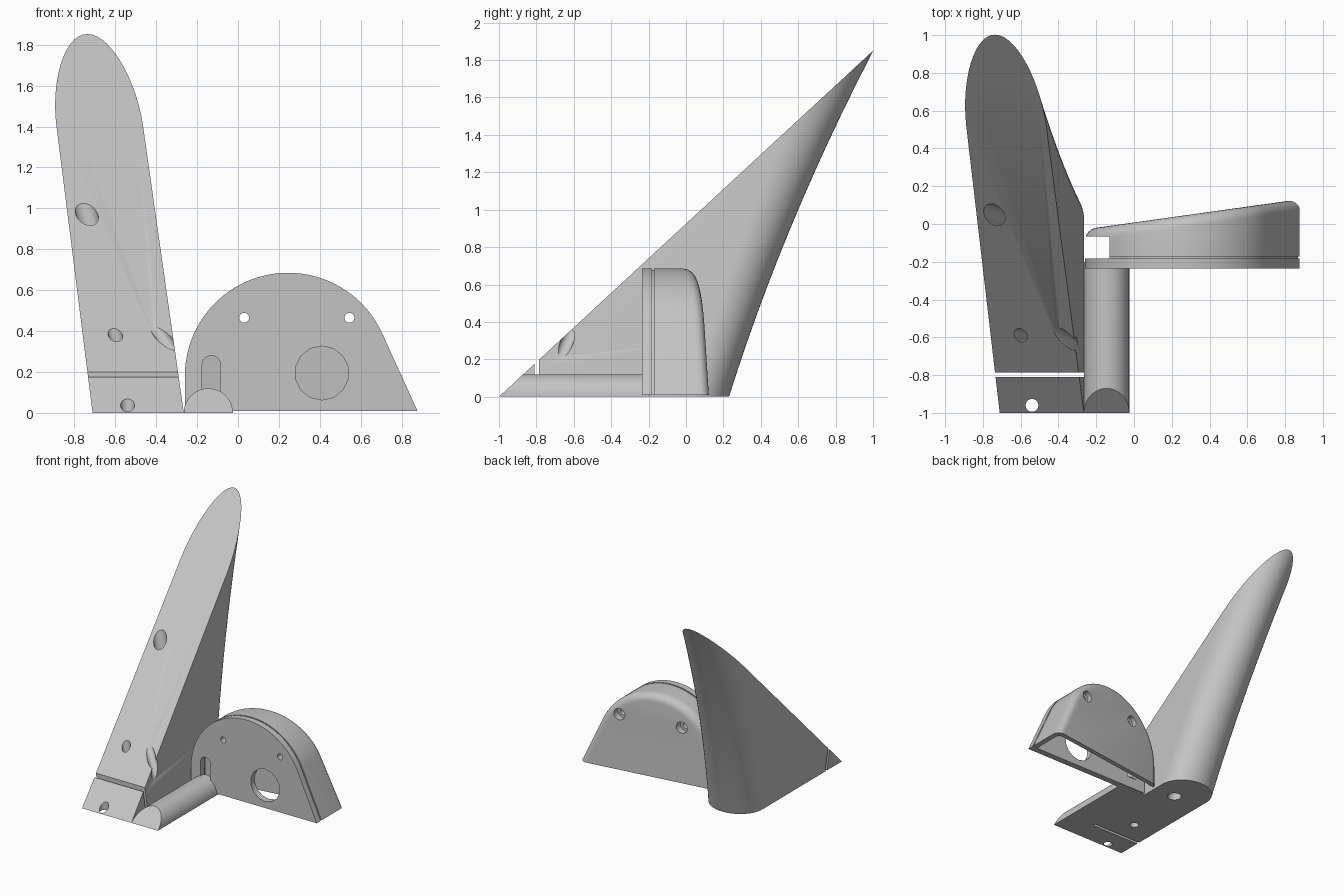
import bpy, bmesh, math
from mathutils import Vector

if "Cube" in bpy.data.objects:
    bpy.data.objects.remove(bpy.data.objects["Cube"])

grey = bpy.data.materials.new("plain grey")
grey.use_nodes = True
grey.diffuse_color = (0.55, 0.55, 0.55, 1)
grey.node_tree.nodes["Principled BSDF"].inputs["Base Color"].default_value = grey.diffuse_color


def finish(bm, name):
    bmesh.ops.recalc_face_normals(bm, faces=bm.faces)
    mesh = bpy.data.meshes.new(name)
    bm.to_mesh(mesh)
    bm.free()
    mesh.materials.append(grey)
    ob = bpy.data.objects.new(name, mesh)
    bpy.context.collection.objects.link(ob)
    return ob


def smooth(ob, angle=30):
    bpy.ops.object.select_all(action='DESELECT')
    ob.select_set(True)
    bpy.context.view_layer.objects.active = ob
    bpy.ops.object.shade_smooth_by_angle(angle=math.radians(angle))


def combine(ob, tools, operation='DIFFERENCE'):
    """Apply each tool as a boolean, then remove the tool."""
    for tool in tools:
        mod = ob.modifiers.new("boolean", 'BOOLEAN')
        mod.operation, mod.solver, mod.object = operation, 'EXACT', tool
        bpy.context.view_layer.update()
        mesh = bpy.data.meshes.new_from_object(ob.evaluated_get(bpy.context.evaluated_depsgraph_get()))
        ob.modifiers.clear()
        ob.data = mesh
        bpy.data.objects.remove(tool)


def rod(a, b, radius, name="rod", sides=24):
    a, b = Vector(a), Vector(b)
    bm = bmesh.new()
    bmesh.ops.create_cone(bm, cap_ends=True, segments=sides, radius1=radius,
                          radius2=radius, depth=(b - a).length)
    bm.transform((b - a).to_track_quat('Z', 'Y').to_matrix().to_4x4())
    bmesh.ops.translate(bm, verts=bm.verts, vec=(a + b) / 2)
    return finish(bm, name)


def box(lo, hi, name="box"):
    bm = bmesh.new()
    bmesh.ops.create_cube(bm, size=1)
    for v in bm.verts:
        v.co = [l + (h - l) * (c + 0.5) for l, h, c in zip(lo, hi, v.co)]
    return finish(bm, name)


def slice_off(bm, point, normal):
    """Remove everything on the normal's side and return the new cap."""
    cut = bmesh.ops.bisect_plane(bm, geom=bm.verts[:] + bm.edges[:] + bm.faces[:],
                                 plane_co=point, plane_no=normal, clear_outer=True)
    edges = [e for e in cut["geom_cut"] if isinstance(e, bmesh.types.BMEdge)]
    return bmesh.ops.contextual_create(bm, geom=edges)["faces"]


# Sloping front plane shared by the post and the round rail
SLOPE_POINT, SLOPE_NORMAL = (0, -1, 0), (0, -0.925, 1)


# Leaning post: D-shaped sections lofted upward, then sliced along the slope
def post_section(z):
    cx, half = -0.488 - 0.134 * z, 0.223 - 0.008 * z
    cy, depth = 0.03 + 0.27 * z + 0.055 * z * z, 0.2 + 0.045 * z
    arc = [(cx + half * math.cos(t), cy + depth * math.sin(t), z)
           for t in (math.pi * i / 28 for i in range(29))]
    return [(cx + half, -1.2, z)] + arc + [(cx - half, -1.2, z)]


bm = bmesh.new()
rings = [[bm.verts.new(p) for p in post_section(1.95 * k / 13)] for k in range(14)]
for low, high in zip(rings, rings[1:]):
    for i in range(len(low)):
        j = (i + 1) % len(low)
        bm.faces.new((low[i], low[j], high[j], high[i]))
bm.faces.new(rings[0])
bm.faces.new(rings[-1])
slice_off(bm, SLOPE_POINT, SLOPE_NORMAL)
post = finish(bm, "leaning_post")
combine(post, [
    box((-0.9, -0.81, -0.1), (-0.2, -0.785, 0.5)),
    rod((-0.82, 0.08, 1.25), (-0.43, -0.07, -0.1), 0.052),
    rod((-0.63, -0.585, 0.5), (-0.48, -0.605, -0.1), 0.034),
    rod((-0.43, -0.565, 0.46), (-0.21, -0.697, 0.152), 0.034),
    rod((-0.54, -0.96, -0.1), (-0.54, -0.96, 0.3), 0.034),
])
smooth(post)

# Half-round rail joining the post to the housing
rail = rod((-0.145, -1.2, 0), (-0.145, -0.2, 0), 0.12, "half_round_rail", 48)
bm = bmesh.new()
bm.from_mesh(rail.data)
slice_off(bm, (0, 0, 0), (0, 0, -1))
slice_off(bm, SLOPE_POINT, SLOPE_NORMAL)
bmesh.ops.recalc_face_normals(bm, faces=bm.faces)
bm.to_mesh(rail.data)
bm.free()
smooth(rail)


# Housing outline: straight left side, big arc, slanted right side
def outline(inset, base):
    cx, cz, r = 0.245, 0.18, 0.505 - inset
    end = math.radians(24.5)
    pts = [(cx + r * math.cos(t), cz + r * math.sin(t))
           for t in (math.pi + (end - math.pi) * i / 40 for i in range(41))]
    x, z = pts[-1]
    return [(cx - r, base)] + pts + [(x + (z - base) * math.tan(end), base)]


def prism(inset, base, y0, y1, name, back=None, fillet=0):
    bm = bmesh.new()
    face = bm.faces.new([bm.verts.new((x, y0, z)) for x, z in outline(inset, base)])
    out = bmesh.ops.extrude_face_region(bm, geom=[face])["geom"]
    bmesh.ops.translate(bm, vec=(0, y1 - y0, 0),
                        verts=[v for v in out if isinstance(v, bmesh.types.BMVert)])
    bmesh.ops.recalc_face_normals(bm, faces=bm.faces)
    if back is not None:
        cap = slice_off(bm, (0, back, 0), (-0.14, 1, 0))
        if fillet:
            rim = [e for e in cap[0].edges if max(v.co.z for v in e.verts) > base + 0.01]
            bmesh.ops.bevel(bm, geom=rim, offset=fillet, segments=6, profile=0.5,
                            affect='EDGES', clamp_overlap=False)
    return finish(bm, name)


SCREWS = [(0.03, 0.465), (0.545, 0.465)]


def screw_holes():
    return [rod((x, -0.5, z), (x, 0.5, z), 0.024) for x, z in SCREWS]


# Flat front plate with window, slot and screw holes
plate = prism(0, 0.01, -0.235, -0.183, "front_plate")
combine(plate, screw_holes() + [
    rod((0.41, -0.4, 0.195), (0.41, -0.1, 0.195), 0.132, sides=14),
    rod((-0.13, -0.4, 0.235), (-0.13, -0.1, 0.235), 0.045),
    box((-0.175, -0.4, 0.1), (-0.085, -0.1, 0.235)),
])
smooth(plate)

# Recessed seam between plate and cover
seam = prism(0.008, 0.01, -0.186, -0.168, "recessed_seam")
combine(seam, [prism(0.04, -0.1, -0.3, 0.1, "seam_core"), *screw_holes(),
               box((-0.4, -0.19, -0.1), (-0.13, -0.1, 0.8))])
smooth(seam)

# Hollow rear cover with tapered back, side notch and sunk screws
cover = prism(0, 0.01, -0.172, 0.4, "rear_cover", back=0.008, fillet=0.06)
combine(cover, [prism(0.04, -0.1, -0.3, 0.4, "cavity", back=-0.03, fillet=0.04)])
combine(cover, [rod((x, -0.172, z), (x, 0.14 * x - 0.01, z), 0.062) for x, z in SCREWS], 'UNION')
combine(cover, screw_holes()
        + [rod((x, 0.14 * x - 0.04, z), (x, 0.4, z), 0.046) for x, z in SCREWS]
        + [box((-0.4, -0.3, -0.1), (-0.13, -0.065, 0.8))])
smooth(cover)
